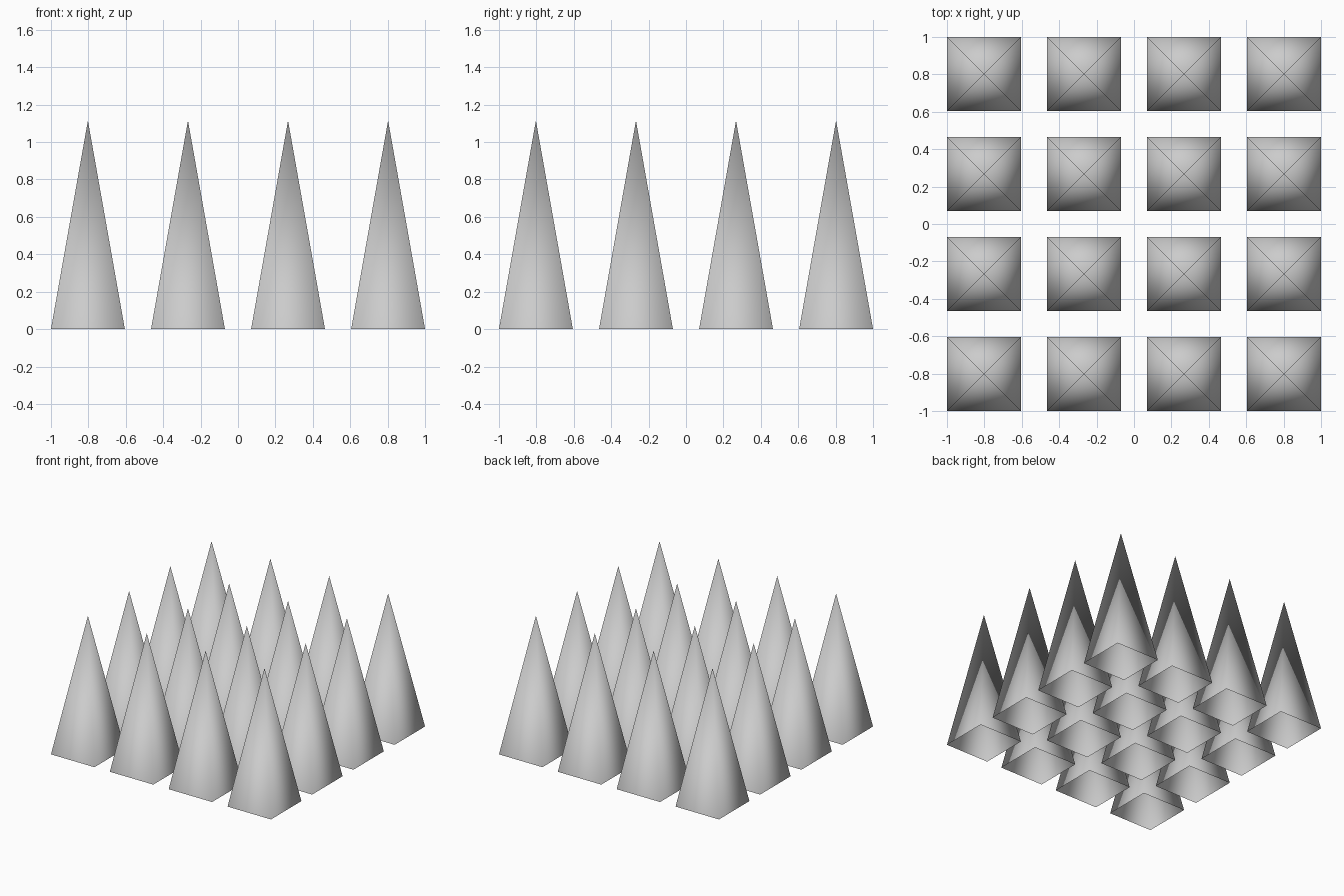
import bpy
from math import pi, sqrt

if "Cube" in bpy.data.objects:
    bpy.data.objects.remove(bpy.data.objects["Cube"])

COUNT = 4
WIDTH = 0.395
HEIGHT = 1.115
STEP = (2 - WIDTH) / (COUNT - 1)


def add_spike(name, x, y):
    # Four-sided hollow spike with an open base, smooth shaded
    bpy.ops.mesh.primitive_cone_add(
        vertices=4, radius1=WIDTH / sqrt(2), radius2=0, depth=HEIGHT,
        end_fill_type='NOTHING', location=(x, y, HEIGHT / 2),
        rotation=(0, 0, pi / 4))
    spike = bpy.context.object
    spike.name = name
    # Square the sides up with the axes
    bpy.ops.object.transform_apply(location=False, rotation=True, scale=True)
    if abs(spike.dimensions.x - WIDTH) > 0.01:
        spike.rotation_euler.z = pi / 4
    bpy.ops.object.shade_smooth()


# Regular grid of spikes
for row in range(COUNT):
    for col in range(COUNT):
        add_spike(f"spike_{row + 1}_{col + 1}",
                  -1 + WIDTH / 2 + col * STEP,
                  -1 + WIDTH / 2 + row * STEP)
